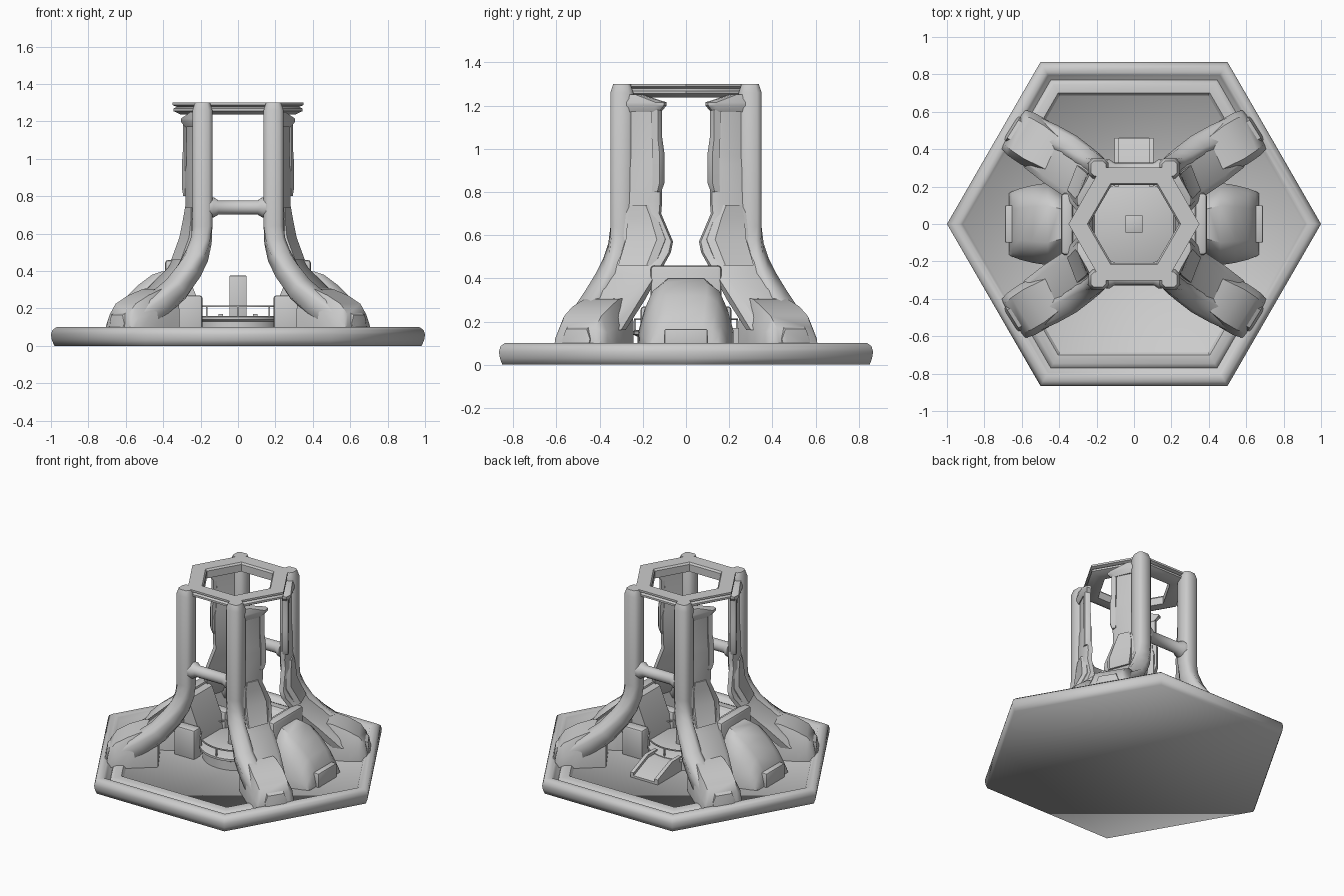
import bpy, bmesh
from math import pi, sin, cos, radians
from mathutils import Vector

cube = bpy.data.objects.get("Cube")
if cube:
    bpy.data.objects.remove(cube, do_unlink=True)

GREY = (0.6, 0.6, 0.6, 1)
grey = bpy.data.materials.new("plain_grey")
grey.use_nodes = True
grey.diffuse_color = GREY
grey.node_tree.nodes["Principled BSDF"].inputs["Base Color"].default_value = GREY


def finish(bm, name, mirror="", angle=35, bevel=0):
    """Turn a bmesh into a shaded object, mirrored across the given axes."""
    bmesh.ops.recalc_face_normals(bm, faces=bm.faces)
    if bevel:
        bmesh.ops.bevel(bm, geom=bm.edges[:], offset=bevel, segments=2,
                        affect='EDGES', profile=0.5)
    mesh = bpy.data.meshes.new(name)
    bm.to_mesh(mesh)
    bm.free()
    obj = bpy.data.objects.new(name, mesh)
    bpy.context.collection.objects.link(obj)
    mesh.materials.append(grey)
    bpy.ops.object.select_all(action='DESELECT')
    obj.select_set(True)
    bpy.context.view_layer.objects.active = obj
    bpy.ops.object.shade_smooth_by_angle(angle=radians(angle))
    if mirror:
        mod = obj.modifiers.new("Mirror", 'MIRROR')
        mod.use_axis = ("x" in mirror, "y" in mirror, False)
        mod.use_mirror_merge = False


def loft(name, rings, closed=False, **kw):
    """Skin a row of equal point rings; cap the ends unless it closes on itself."""
    bm = bmesh.new()
    rows = [[bm.verts.new(p) for p in ring] for ring in rings]
    n = len(rows[0])
    for a, b in zip(rows, rows[1:] + rows[:1] if closed else rows[1:]):
        for i in range(n):
            j = (i + 1) % n
            bm.faces.new((a[i], a[j], b[j], b[i]))
    if not closed:
        bm.faces.new(rows[0])
        bm.faces.new(rows[-1])
    finish(bm, name, **kw)


def polygon(r, z, n=6):
    return [(r * cos(2 * pi * i / n), r * sin(2 * pi * i / n), z) for i in range(n)]


def box(name, x, y, z, bevel=0.008, **kw):
    ring = [(x[0], y[0]), (x[1], y[0]), (x[1], y[1]), (x[0], y[1])]
    loft(name, [[(*p, h) for p in ring] for h in z], bevel=bevel, **kw)


# Hexagonal base with soft rounded rim and sunken floor
loft("base", [polygon(r, z) for r, z in (
    (0.982, 0), (0.995, 0.03), (1, 0.06), (0.992, 0.085), (0.97, 0.1), (0.935, 0.1),
    (0.918, 0.09), (0.905, 0.07))], angle=70)

# Raised floor frame running along the front and back edges and round the corners
loft("floor_frame", [
    [(u * r, v * r, z) for r, z in ((0.895, 0.06), (0.885, 0.078), (0.86, 0.088),
                                    (0.81, 0.088), (0.785, 0.06))]
    for u, v in ((0.66, 0.589), (0.5, 0.866), (-0.5, 0.866), (-0.66, 0.589))],
    mirror="y", angle=40)

# Hexagonal top ring with a groove round its edge
loft("top_ring", [polygon(r, z) for r, z in (
    (0.35, 1.30), (0.35, 1.287), (0.328, 1.278), (0.345, 1.268), (0.345, 1.255),
    (0.31, 1.238), (0.24, 1.238), (0.24, 1.288), (0.25, 1.30))], closed=True)

# Leg directions: outward along the foot, and sideways across it
out = Vector((0.85, 0.53, 0)).normalized()
side = Vector((-out.y, out.x, 0))

# Squared corner posts that sweep out along the far side of each foot
path = [Vector(p) for p in (
    (0.19, 0.297, 1.30), (0.19, 0.297, 1.26), (0.19, 0.297, 0.64), (0.197, 0.302, 0.56),
    (0.22, 0.32, 0.48), (0.262, 0.352, 0.40), (0.33, 0.405, 0.305), (0.42, 0.455, 0.225),
    (0.53, 0.505, 0.14))]
CHAMFERED = ((1, 0.6), (0.6, 1), (-0.6, 1), (-1, 0.6),
             (-1, -0.6), (-0.6, -1), (0.6, -1), (1, -0.6))
rings = []
for i, p in enumerate(path):
    along = (path[min(i + 1, len(path) - 1)] - path[max(i - 1, 0)]).normalized()
    turn = Vector((-1, 0, 0)).lerp(side, max(0, i - 2) / 6).normalized()
    wide = (turn - along * turn.dot(along)).normalized()
    deep = along.cross(wide)
    r = 0.04 if i == 0 else 0.053 + 0.003 * max(0, i - 3)
    rings.append([p + r * (a * wide + b * deep) for a, b in CHAMFERED])
loft("leg_post", rings, mirror="xy", angle=50)


def slab(name, sections):
    """Upright armour slab: height, post-side point, inner-side point, thickness."""
    rings = []
    for z, a, b, t in sections:
        a, b = Vector((*a, z)), Vector((*b, z))
        run = b - a
        push = Vector((-run.y, run.x, 0)).normalized() * t
        rings.append([a, b, b + push * 0.6, b - run * 0.18 + push, a + push])
    loft(name, rings, mirror="xy", angle=35)


# Armour beside each post, bent at the knee and running into the foot
slab("leg_armour", (
    (1.22, (0.19, 0.26), (0.255, 0.135), 0.035),
    (0.97, (0.19, 0.26), (0.255, 0.125), 0.035),
    (0.93, (0.185, 0.26), (0.255, 0.11), 0.045),
    (0.76, (0.19, 0.26), (0.25, 0.11), 0.045),
    (0.70, (0.195, 0.27), (0.25, 0.115), 0.048),
    (0.57, (0.20, 0.28), (0.275, 0.06), 0.045),
    (0.52, (0.21, 0.285), (0.285, 0.07), 0.05),
    (0.42, (0.25, 0.32), (0.325, 0.125), 0.065),
    (0.30, (0.33, 0.39), (0.42, 0.19), 0.10),
    (0.16, (0.46, 0.47), (0.53, 0.28), 0.10)))

# Overhanging cap, raised edge strip and knee guard
slab("armour_cap", (
    (1.17, (0.195, 0.26), (0.26, 0.115), 0.04),
    (1.20, (0.195, 0.26), (0.275, 0.09), 0.05),
    (1.215, (0.195, 0.26), (0.275, 0.09), 0.05),
    (1.25, (0.185, 0.27), (0.22, 0.20), 0.045)))
slab("armour_edge", (
    (1.18, (0.25, 0.145), (0.265, 0.11), 0.035),
    (1.05, (0.25, 0.145), (0.265, 0.11), 0.035),
    (0.98, (0.25, 0.14), (0.268, 0.10), 0.038),
    (0.84, (0.25, 0.14), (0.268, 0.10), 0.038),
    (0.80, (0.25, 0.145), (0.262, 0.115), 0.035)))
slab("knee_guard", (
    (0.74, (0.205, 0.235), (0.245, 0.15), 0.05),
    (0.68, (0.20, 0.25), (0.252, 0.12), 0.055),
    (0.58, (0.21, 0.26), (0.273, 0.085), 0.055),
    (0.46, (0.245, 0.29), (0.308, 0.13), 0.065)))


def foot_ring(d, w, z, low=0.06):
    """Chamfered cross-section of a foot at a distance along it."""
    mid = Vector((0.635, 0.50, 0)) + out * d
    shape = ((-1, 0), (-1, 0.55), (-0.75, 1), (0.75, 1), (1, 0.55), (1, 0))
    return [mid + side * w * s + Vector((0, 0, low + (z - low) * h)) for s, h in shape]


# Splayed feet with a low toe plate
loft("foot", [foot_ring(*s) for s in (
    (-0.31, 0.11, 0.31), (-0.21, 0.125, 0.305), (-0.12, 0.138, 0.27),
    (-0.04, 0.135, 0.225), (0, 0.125, 0.17), (0.015, 0.12, 0.10))], mirror="xy", angle=40)
loft("toe_plate", [foot_ring(*s) for s in (
    (-0.03, 0.075, 0.19), (0.015, 0.075, 0.165), (0.028, 0.07, 0.10))], mirror="xy")

# Crossbars front and back, with flared ends
loft("crossbar", [
    [(x, 0.29 + r * cos(a), 0.74 + r * sin(a)) for a in (pi * k / 8 for k in range(16))]
    for x, r in ((-0.15, 0.056), (-0.13, 0.054), (-0.105, 0.038), (0.105, 0.038),
                 (0.13, 0.054), (0.15, 0.056))], mirror="y", angle=40)


def pod_ring(x, w, z, low=0.06):
    half = ((1, 0), (1, 0.3), (0.87, 0.62), (0.7, 0.88), (0.45, 1))
    shape = list(half) + [(-s, h) for s, h in reversed(half)]
    return [(x, w * s, low + (z - low) * h) for s, h in shape]


# Side pods sloping outwards, each against a tall housing
loft("pod_shell", [pod_ring(*s) for s in (
    (0.35, 0.155, 0.40), (0.40, 0.185, 0.40), (0.46, 0.22, 0.38), (0.54, 0.208, 0.32),
    (0.61, 0.19, 0.25), (0.65, 0.175, 0.18), (0.668, 0.165, 0.10))], mirror="x", angle=40)
box("pod_housing", (0.325, 0.39), (-0.165, 0.165), (0.06, 0.46), bevel=0.018, mirror="x")
box("pod_lug", (0.60, 0.69), (-0.10, 0.10), (0.06, 0.165), mirror="x")
box("pedestal", (0.19, 0.35), (0.13, 0.21), (0.06, 0.27), bevel=0.015, mirror="xy")
loft("pod_console", [[(0.34, y, 0.06), (0.20, y, 0.06), (0.22, y, 0.26), (0.29, y, 0.43),
                      (0.34, y, 0.45)] for y in (-0.13, 0.13)], mirror="x")

# Central platform, square post and railing
loft("platform", [polygon(r, z, 32) for r, z in (
    (0.225, 0.06), (0.225, 0.13), (0.245, 0.14), (0.245, 0.155), (0.235, 0.16))])
box("centre_post", (-0.045, 0.045), (-0.045, 0.045), (0.1, 0.375), bevel=0.003)
loft("handrail", [polygon(r, z, 32) for r, z in (
    (0.232, 0.207), (0.24, 0.207), (0.24, 0.215), (0.232, 0.215))], closed=True)
for x, y, _ in polygon(0.236, 0, 8):
    box("rail_post", (x - 0.004, x + 0.004), (y - 0.004, y + 0.004), (0.15, 0.21), bevel=0)

# Boarding ramp at the back, with side kerbs
for name, x0, x1, lift, mirror in (("ramp", -0.1, 0.1, 0, ""),
                                   ("ramp_kerb", 0.08, 0.105, 0.02, "x")):
    loft(name, [[(x, 0.2, 0.06), (x, 0.46, 0.06), (x, 0.46, 0.085 + lift),
                 (x, 0.30, 0.15 + lift), (x, 0.2, 0.15 + lift)] for x in (x0, x1)],
         mirror=mirror)
